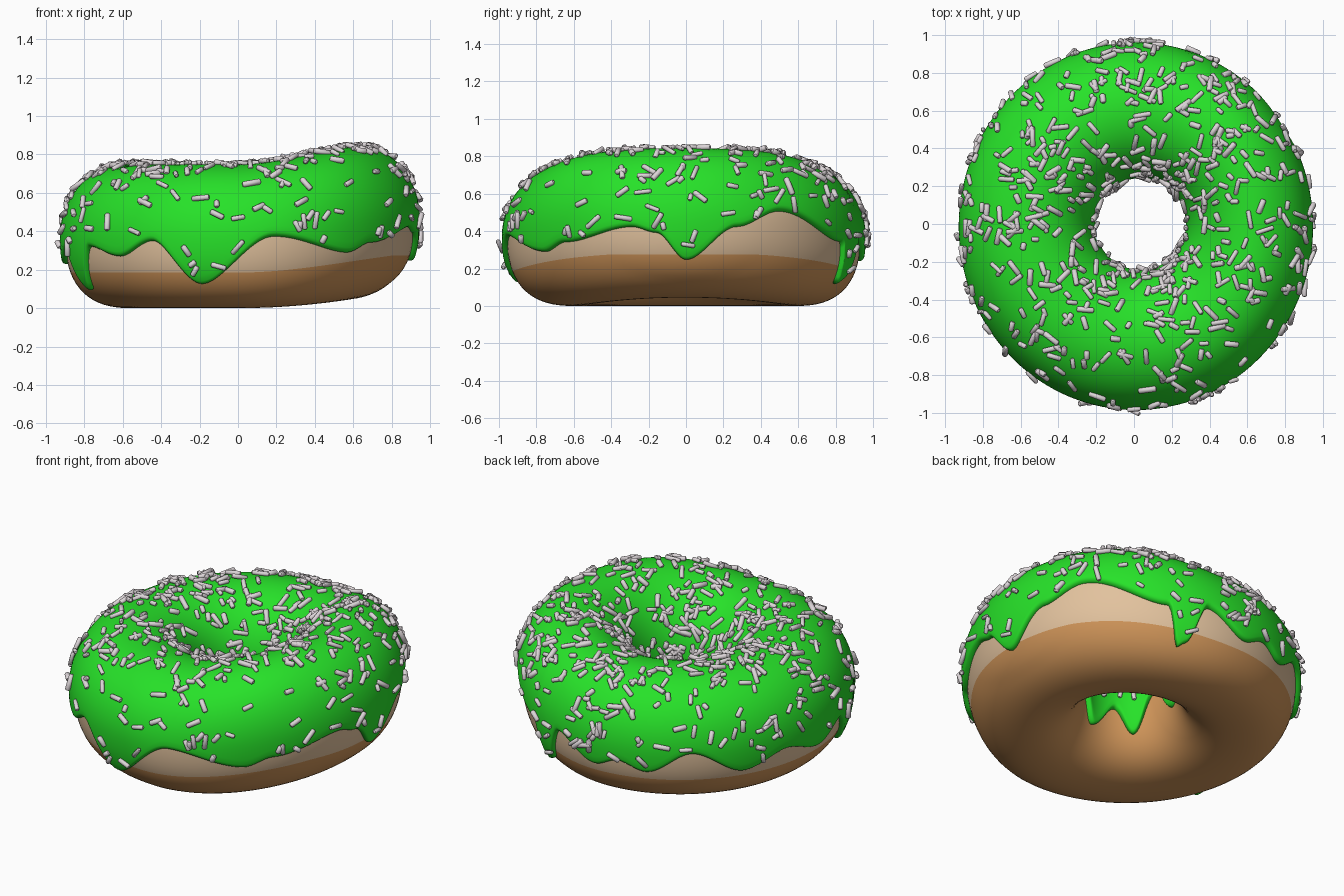
import bpy, bmesh, math, random
from mathutils import Vector

if "Cube" in bpy.data.objects:
    bpy.data.objects.remove(bpy.data.objects["Cube"])

random.seed(7)
TAU = 2 * math.pi
ZC, B, THICK = 0.365, 0.355, 0.028

# Icing edge: (azimuth in degrees, height) at each crest and drip
OUTER = [(0, .25), (17, .42), (32, .50), (62, .34), (66, .13), (69, .15), (76, .36), (92, .24),
         (101, .29), (111, .24), (127, .36), (146, .225), (163, .30), (180, .23), (194, .31),
         (206, .10), (214, .32), (229, .27), (242, .35), (258, .13), (281, .37), (307, .29),
         (317, .34), (342, .42), (350, .39)]
INNER = [(0, .35), (30, .25), (60, .38), (95, .25), (130, .38), (165, .27), (200, .42),
         (231, .19), (256, .33), (284, .20), (310, .36), (335, .27)]


def material(name, rgb):
    m = bpy.data.materials.new(name)
    m.diffuse_color = (*rgb, 1)
    m.use_nodes = True
    m.node_tree.nodes["Principled BSDF"].inputs["Base Color"].default_value = m.diffuse_color
    return m


green = material("green icing", (0.02, 0.76, 0.022))
brown = material("baked brown", (0.63, 0.30, 0.10))
pale = material("pale dough", (0.76, 0.54, 0.34))
grey = material("light grey", (0.72, 0.67, 0.69))


def lift(x, w=0.3):
    # the +x side of the ring is bent upward, w blends from underside to top
    t = min(max(x / 0.72, 0), 1)
    s = min(max(x / 0.8, 0), 1)
    return w * 0.1 * t * t * (3 - 2 * t) + (1 - w) * 0.085 * s * s


def rims(th):
    inner = 0.268 + 0.035 * math.cos(th)
    outer = 0.91 + 0.01 * math.cos(th) + 0.035 * math.sin(th) ** 2 - 0.012 * math.sin(th)
    return inner, outer


def swell(phi):
    # fuller corners on the underside
    return 1 + (0.06 if math.sin(phi) < 0 else 0.01) * math.sin(2 * phi) ** 2


def height(phi):
    return ZC + (B + 0.01 * (math.sin(phi) < 0)) * math.sin(phi) * swell(phi)


def surface(th, phi, off=0.0):
    inner, outer = rims(th)
    a = (outer - inner) / 2
    n = Vector((math.cos(phi) / a, math.sin(phi) / B)).normalized() * off
    r = (inner + outer) / 2 + a * math.cos(phi) * swell(phi) + n.x
    x = r * math.cos(th)
    return Vector((x, r * math.sin(th), height(phi) + n.y + lift(x, (1 + math.sin(phi)) / 2)))


def angle_at(z):
    lo, hi = -math.pi / 2, math.pi / 2
    for _ in range(30):
        mid = (lo + hi) / 2
        lo, hi = (mid, hi) if height(mid) < z else (lo, mid)
    return lo


def edge(keys, th):
    d = math.degrees(th) % 360
    loop = keys + [(360, keys[0][1])]
    for (a, za), (b, zb) in zip(loop, loop[1:]):
        if a <= d <= b:
            t = (d - a) / (b - a)
            return za + (zb - za) * t * t * (3 - 2 * t)


def icing_span(th):
    inner, outer = rims(th)
    c = math.cos(th)
    return (angle_at(edge(OUTER, th) - lift(outer * c)),
            math.pi - angle_at(edge(INNER, th) - lift(inner * c)))


def grid_object(name, columns, mats, close):
    bm = bmesh.new()
    vs = [[bm.verts.new(p) for p in col] for col in columns]
    n, m = len(vs), len(vs[0])
    for i in range(n):
        p, q = vs[i], vs[(i + 1) % n]
        for j in range(m if close else m - 1):
            k = (j + 1) % m
            f = bm.faces.new((p[j], q[j], q[k], p[k]))
            f.smooth = True
            # pale band: upper rows on the outer side
            if len(mats) > 1 and j < m * 0.3:
                f.material_index = 1
    return finish(name, bm, mats)


def finish(name, bm, mats):
    me = bpy.data.meshes.new(name)
    bm.to_mesh(me)
    bm.free()
    for mt in mats:
        me.materials.append(mt)
    ob = bpy.data.objects.new(name, me)
    bpy.context.collection.objects.link(ob)
    return ob


# Dough ring, first row placed on the colour boundary
start, rows = angle_at(0.185), 72
grid_object("dough", [[surface(TAU * i / 144, start + TAU * j / rows) for j in range(rows)]
                      for i in range(144)], [brown, pale], True)

# Icing with rounded, dripping edges
rim = [0, .001, .004, .009, .016, .026]
columns = []
for i in range(360):
    th = TAU * i / 360
    p0, p1 = icing_span(th)
    e = [d / 0.34 for d in rim]
    a, b = p0 + e[-1], p1 - e[-1]
    phis = [p0 + d for d in e] + [a + (b - a) * k / 48 for k in range(1, 48)] + [p1 - d for d in reversed(e)]
    col = []
    for ph in phis:
        t = min(min(ph - p0, p1 - ph) * 0.34 / rim[-1], 1)
        col.append(surface(th, ph, -0.004 + (THICK + 0.004) * math.sqrt(max(0, 1 - (1 - t) ** 2))))
    columns.append(col)
grid_object("icing", columns, [green], False)

# Sprinkles scattered over the icing
bm = bmesh.new()
count = 0
while count < 640:
    th = random.uniform(0, TAU)
    p0, p1 = icing_span(th)
    ph = random.uniform(p0 + 0.06, min(p1 - 0.1, 3.05))
    pos = surface(th, ph, THICK)
    keep = 0.3 + 0.7 * math.hypot(pos.x, pos.y)
    if math.cos(ph) > 0.55:
        keep *= 0.35 if math.sin(th) < -0.3 else 0.65
    if random.random() > keep:
        continue
    u = (surface(th + 0.01, ph, THICK) - pos).normalized()
    v = (surface(th, ph + 0.01, THICK) - pos).normalized()
    n = u.cross(v).normalized()
    spin = random.uniform(0, TAU)
    axis = (u * math.cos(spin) + v * math.sin(spin) + n * random.uniform(-0.3, 0.3)).normalized()
    s1 = axis.cross(n).normalized()
    s2 = axis.cross(s1)
    half, rad = random.uniform(0.02, 0.05), random.uniform(0.012, 0.016)
    c = pos + n * 0.009
    rings = []
    for t, r in ((-half, 0.6), (-half + 0.006, 1), (half - 0.006, 1), (half, 0.6)):
        rings.append([bm.verts.new(c + axis * t + (s1 * math.cos(TAU * k / 8) + s2 * math.sin(TAU * k / 8)) * rad * r)
                      for k in range(8)])
    for p, q in zip(rings, rings[1:]):
        for k in range(8):
            bm.faces.new((p[k], p[(k + 1) % 8], q[(k + 1) % 8], q[k])).smooth = True
    bm.faces.new(rings[0][::-1])
    bm.faces.new(rings[-1])
    count += 1
bmesh.ops.recalc_face_normals(bm, faces=bm.faces[:])
finish("sprinkles", bm, [grey])
